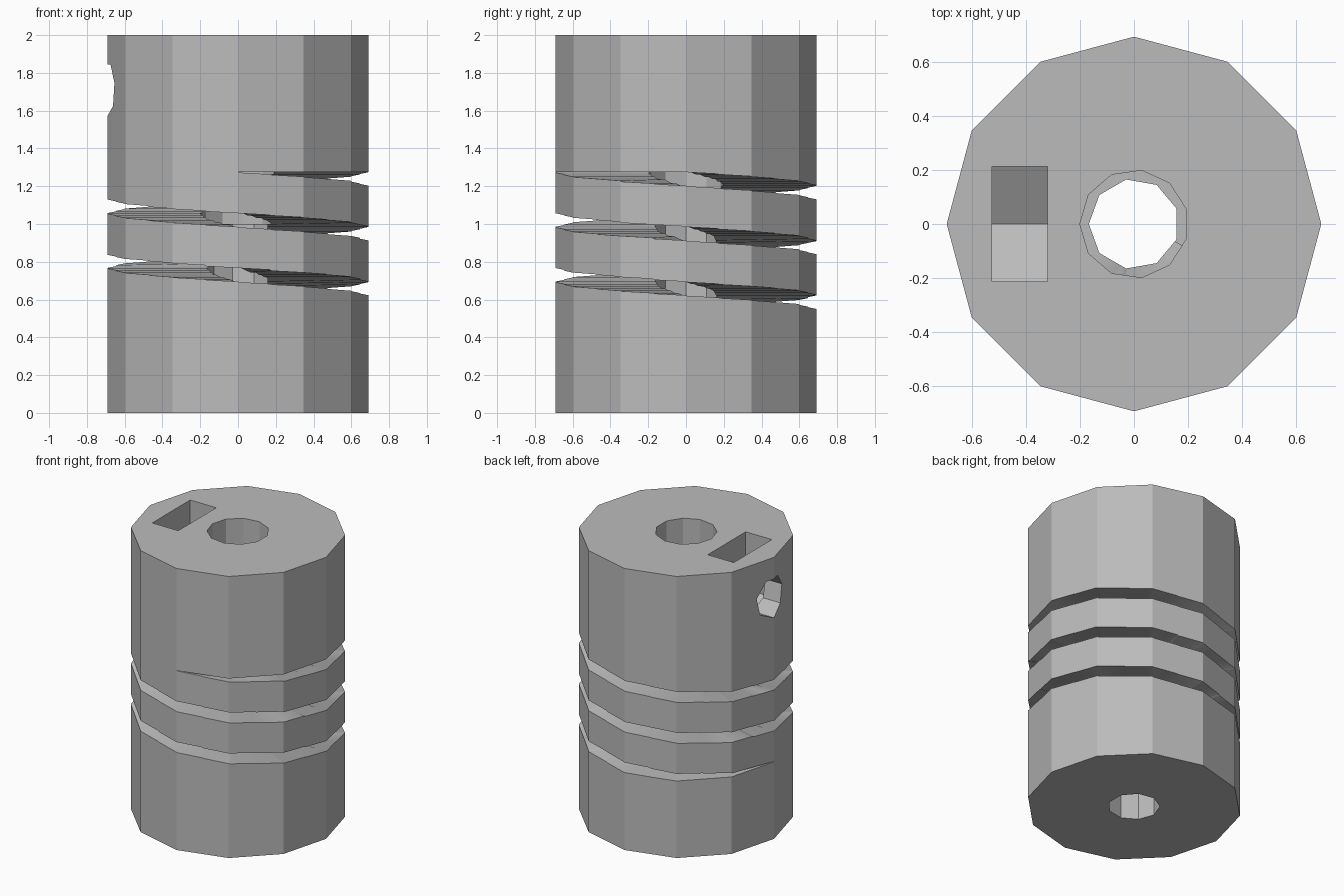
import bpy, bmesh, math
from mathutils import Matrix

cube = bpy.data.objects.get("Cube")
if cube:
    bpy.data.objects.remove(cube, do_unlink=True)

grey = bpy.data.materials.new("plain grey")
grey.use_nodes = True
colour = (0.5, 0.5, 0.5, 1)
grey.diffuse_color = colour
grey.node_tree.nodes["Principled BSDF"].inputs["Base Color"].default_value = colour


def make_object(name, bm):
    bmesh.ops.recalc_face_normals(bm, faces=bm.faces)
    mesh = bpy.data.meshes.new(name)
    bm.to_mesh(mesh)
    bm.free()
    mesh.materials.append(grey)
    obj = bpy.data.objects.new(name, mesh)
    bpy.context.collection.objects.link(obj)
    return obj


def prism(name, sides, radius, low, high, turn=0.0, matrix=Matrix()):
    """Regular prism along z, first corner at the angle turn, then placed by matrix."""
    bm = bmesh.new()
    ring = []
    for i in range(sides):
        a = turn + math.tau * i / sides
        ring.append(bm.verts.new((radius * math.cos(a), radius * math.sin(a), low)))
    base = bm.faces.new(ring)
    top = bmesh.ops.extrude_face_region(bm, geom=[base])["geom"]
    bmesh.ops.translate(bm, vec=(0, 0, high - low),
                        verts=[v for v in top if isinstance(v, bmesh.types.BMVert)])
    bm.transform(matrix)
    return make_object(name, bm)


def helical_slit(name, pitch, gap, low, high, inner, outer, steps):
    """Descending spiral wedge whose ends are clipped flat at low and high."""
    bm = bmesh.new()
    start = -math.pi / 2
    count = round(((high - low + gap) / pitch) * steps)
    rings = []
    for i in range(count + 1):
        a = start + math.tau * i / steps
        floor = high - pitch * i / steps
        bottom, top = max(floor, low), min(floor + gap, high)
        if i == count:
            bottom = top = low
        corners = ((inner, bottom), (outer, bottom), (outer, top), (inner, top))
        rings.append([bm.verts.new((r * math.cos(a), r * math.sin(a), z)) for r, z in corners])
    for a, b in zip(rings, rings[1:]):
        for k in range(4):
            n = (k + 1) % 4
            bm.faces.new((a[k], a[n], b[n], b[k]))
    bmesh.ops.remove_doubles(bm, verts=bm.verts, dist=0.0001)
    bmesh.ops.triangulate(bm, faces=bm.faces)
    return make_object(name, bm)


# Twelve-sided body
body = prism("coupling_body", 12, 0.692, 0, 2)

# Cutters: stepped bore, clamp screw hole, hexagonal nut pocket, spiral slit
SCREW_Z = 1.715
along_x = Matrix.Translation((0, 0, SCREW_Z)) @ Matrix.Rotation(-math.pi / 2, 4, "Y")
nut_half = 0.213
cutters = [
    prism("lower_bore", 9, 0.167, -0.1, 1.02, math.pi),
    prism("upper_bore", 11, 0.2, 1.0, 2.1, math.pi),
    prism("screw_hole", 7, 0.145, 0.05, 0.8, math.pi, along_x),
    prism("nut_pocket", 6, nut_half / math.cos(math.pi / 6), 0.32, 0.525, math.pi, along_x),
    helical_slit("spiral_slit", 0.29, 0.072, 0.547, 1.275, 0.1, 0.85, 24),
]

# Stretch the nut pocket's upper half up through the top face
for v in cutters[3].data.vertices:
    if v.co.z > SCREW_Z:
        v.co.z = 2.1 if abs(v.co.y) > 0.1 else 2.2

# Cut the body and discard the cutters
bpy.context.view_layer.objects.active = body
for cutter in cutters:
    mod = body.modifiers.new(cutter.name, "BOOLEAN")
    mod.operation = "DIFFERENCE"
    mod.solver = "EXACT"
    mod.object = cutter
    bpy.ops.object.modifier_apply(modifier=mod.name)
    bpy.data.objects.remove(cutter, do_unlink=True)

# Soften the facets, keep the cut edges crisp
bpy.ops.object.select_all(action="DESELECT")
body.select_set(True)
bpy.ops.object.shade_smooth_by_angle(angle=math.radians(29))
